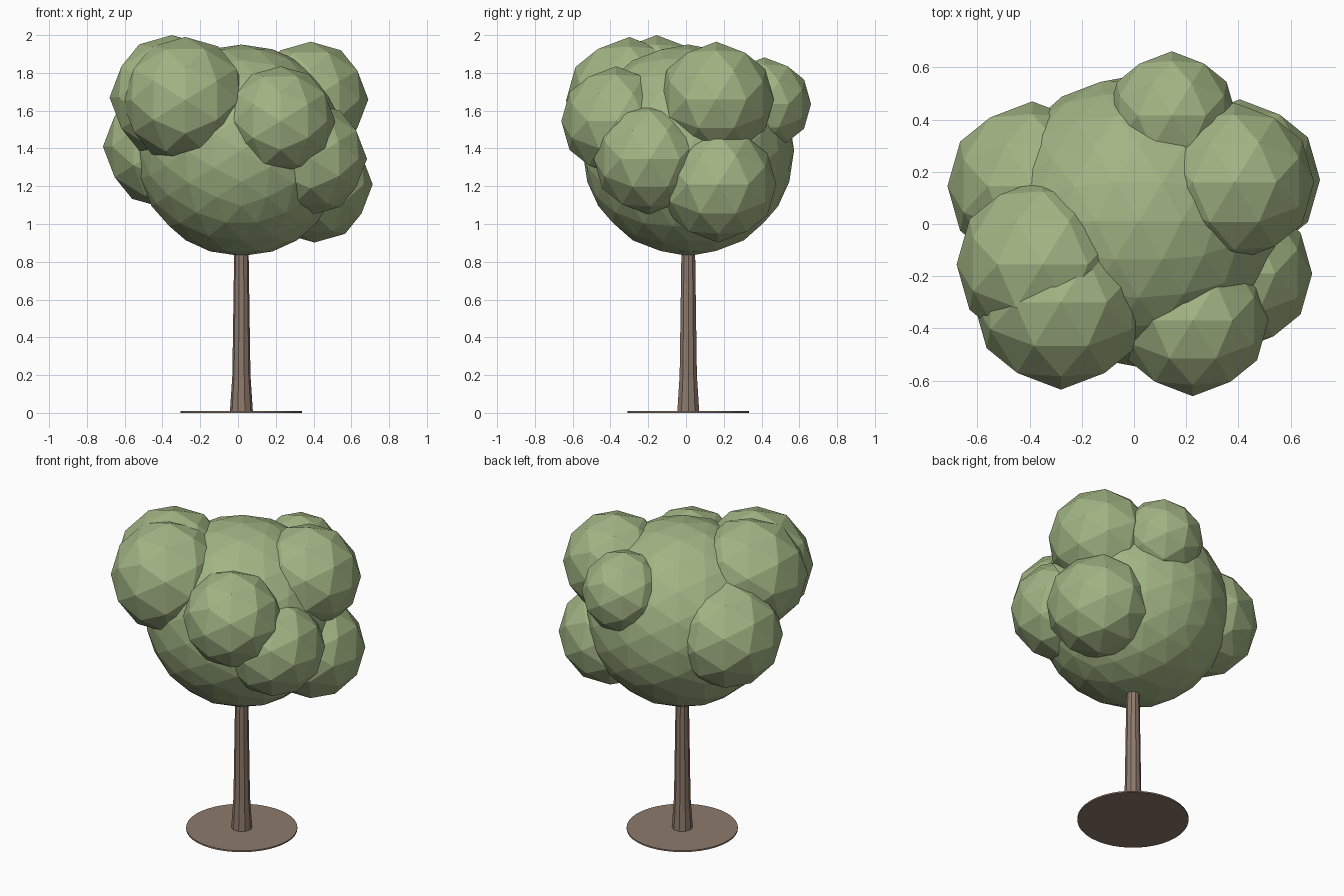
import bpy, bmesh, math
from mathutils import Matrix

cube = bpy.data.objects.get("Cube")
if cube:
    bpy.data.objects.remove(cube, do_unlink=True)


def make_material(name, rgb):
    mat = bpy.data.materials.new(name)
    mat.use_nodes = True
    mat.diffuse_color = (*rgb, 1)
    bsdf = next(n for n in mat.node_tree.nodes if n.type == 'BSDF_PRINCIPLED')
    bsdf.inputs["Base Color"].default_value = (*rgb, 1)
    bsdf.inputs["Roughness"].default_value = 0.9
    return mat


leaf_green = make_material("leaf_green", (0.36, 0.46, 0.23))
bark_brown = make_material("bark_brown", (0.27, 0.195, 0.15))


def add_object(name, bm, mat, location):
    mesh = bpy.data.meshes.new(name)
    bm.to_mesh(mesh)
    bm.free()
    mesh.materials.append(mat)
    obj = bpy.data.objects.new(name, mesh)
    obj.location = location
    bpy.context.collection.objects.link(obj)
    return obj


def leaf_ball(name, location, radius, detail=2):
    # Tilted so an edge midpoint of the icosahedron points straight up
    bm = bmesh.new()
    tilt = Matrix.Rotation(-math.atan(2) / 2, 4, 'Y')
    bmesh.ops.create_icosphere(bm, subdivisions=detail, radius=radius, matrix=tilt)
    return add_object(name, bm, leaf_green, location)


def lathe(name, profile, sides, location):
    # Closed round solid from (radius, height) pairs
    bm = bmesh.new()
    rings = []
    for radius, z in profile:
        angles = [math.tau * i / sides for i in range(sides)]
        rings.append([bm.verts.new((radius * math.cos(a), radius * math.sin(a), z))
                      for a in angles])
    for low, high in zip(rings, rings[1:]):
        for i in range(sides):
            j = (i + 1) % sides
            bm.faces.new((low[i], low[j], high[j], high[i]))
    bm.faces.new(rings[0][::-1])
    bm.faces.new(rings[-1])
    return add_object(name, bm, bark_brown, location)


# Ground disc and flared trunk
AXIS = (0.018, 0.012, 0)
lathe("soil_disc", [(0.322, 0), (0.322, 0.009)], 40, AXIS)
lathe("trunk", [(0.061, 0.005), (0.048, 0.2), (0.036, 1.0)], 10, AXIS)

# Main crown with leaf clumps around it
leaf_ball("crown", (0.018, 0.012, 1.39), 0.56, detail=3)
clumps = {
    "clump_front_upper": ((-0.28, -0.30, 1.655), 0.335),
    "clump_side_upper": ((-0.35, -0.155, 1.67), 0.33),
    "clump_front_middle": ((0.225, -0.37, 1.545), 0.29),
    "clump_back_upper": ((0.385, 0.16, 1.66), 0.305),
    "clump_back_lower": ((0.405, 0.17, 1.21), 0.308),
    "clump_side_middle": ((0.385, -0.19, 1.345), 0.298),
    "clump_back_side": ((-0.39, 0.145, 1.41), 0.325),
    "clump_back_small": ((0.145, 0.415, 1.635), 0.247),
}
for name, (location, radius) in clumps.items():
    leaf_ball(name, location, radius)
